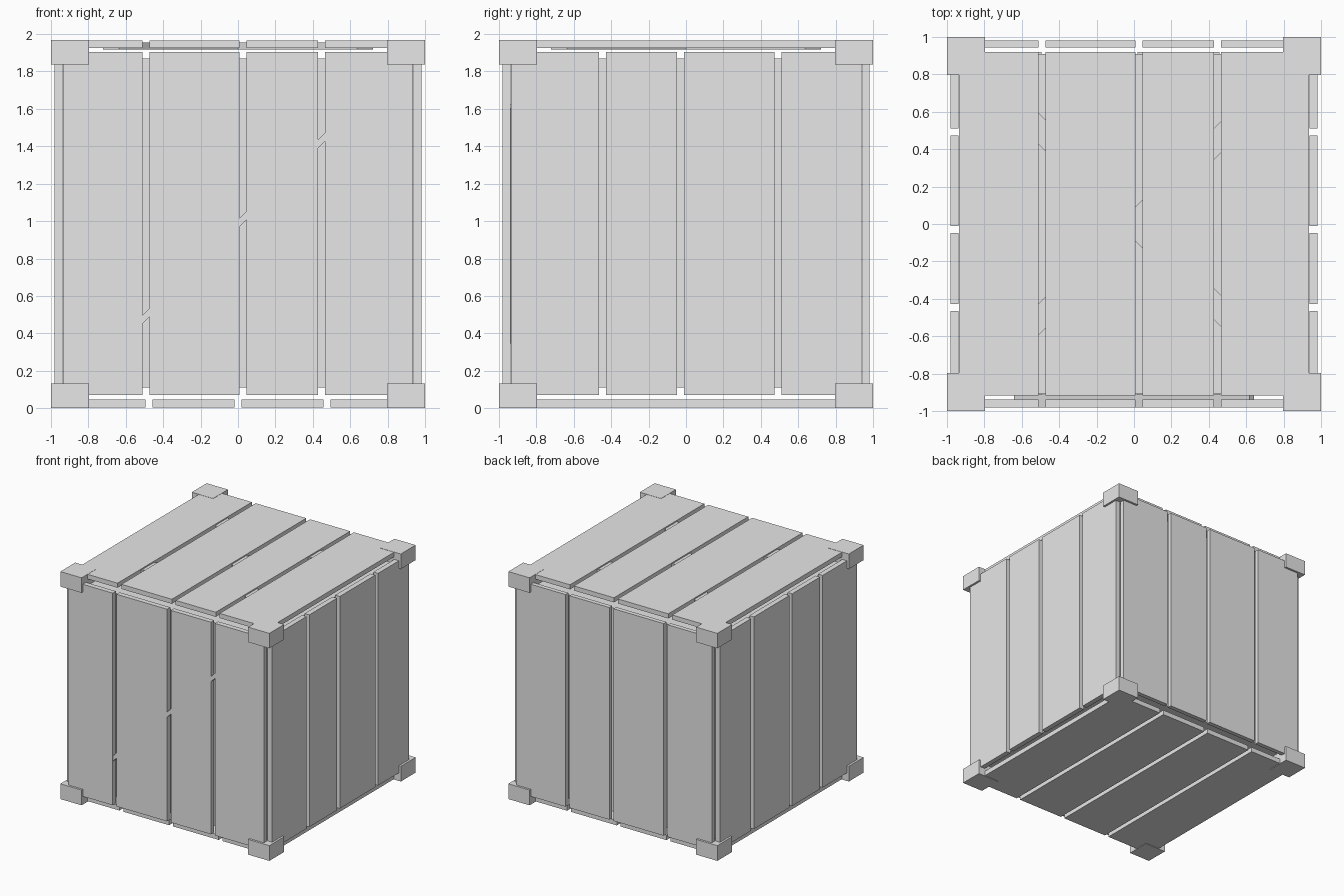
import bpy, math
from mathutils import Matrix

old = bpy.data.objects.get("Cube")
if old:
    bpy.data.objects.remove(old, do_unlink=True)

grey = bpy.data.materials.new("plain_grey")
grey.use_nodes = True
COLOR = (0.8, 0.8, 0.8, 1)
grey.diffuse_color = COLOR
grey.node_tree.nodes["Principled BSDF"].inputs["Base Color"].default_value = COLOR


def box(name, low, high, angle=0, axis="Z"):
    """Box between two corners, turned about its own centre."""
    bpy.ops.mesh.primitive_cube_add(size=1)
    ob = bpy.context.object
    ob.name = name
    size = [b - a for a, b in zip(low, high)]
    ob.data.transform(Matrix.Rotation(math.radians(angle), 4, axis) @ Matrix.Diagonal((*size, 1)))
    ob.location = [(a + b) / 2 for a, b in zip(low, high)]
    ob.data.materials.append(grey)
    return ob


def spans(start, end, gaps, width=0.037):
    """Board intervals left between the gap centres."""
    edges = [start] + [e for g in gaps for e in (g - width / 2, g + width / 2)] + [end]
    return list(zip(edges[::2], edges[1::2]))


OUT, IN, END = 0.982, 0.938, 0.916   # board outer face, inner face, lid end
LOW, HIGH, TOP = 0.07, 1.905, 1.968
X_GAPS = (-0.493, 0.027, 0.447)
Y_GAPS = (-0.447, -0.03, 0.493)
BASE_GAPS = (-0.475, 0.0, 0.475)

# Recessed inner body
box("inner_body", (-0.91, -0.91, 0.11), (0.91, 0.91, 1.87))

# Upright boards on the front and back, lid boards above
for a, b in spans(-0.935, 0.935, X_GAPS):
    box("front_board", (a, -OUT, LOW), (b, -IN, HIGH))
    box("back_board", (a, 0.944, LOW), (b, OUT, HIGH))
    box("lid_board", (a, -END, 1.926), (b, 0.92, TOP - 0.002))

# Upright boards on both sides
for a, b in spans(-0.935, 0.938, Y_GAPS):
    box("left_board", (IN, a, LOW), (OUT, b, HIGH))
    box("right_board", (-OUT, a, LOW), (-IN, b, HIGH))

# Base boards
for a, b in spans(-0.935, 0.935, BASE_GAPS):
    box("base_board", (a, -END, 0.004), (b, 0.92, 0.046))

# Diagonal brace in the front, crossed braces in the lid
box("front_brace", (-0.89, -0.981, 0.969), (0.89, -0.912, 1.001), -45, "Y")
for angle in (45, -45):
    box("lid_brace", (-0.96, -0.06, 1.917), (0.96, 0.06, 1.955), angle)

# Corner blocks
for sx in (-1, 1):
    for sy in (-1, 1):
        for z0, z1 in ((0, 0.132), (1.838, TOP)):
            xs, ys = sorted((sx, sx * 0.797)), sorted((sy, sy * 0.797))
            box("corner_block", (xs[0], ys[0], z0), (xs[1], ys[1], z1))
